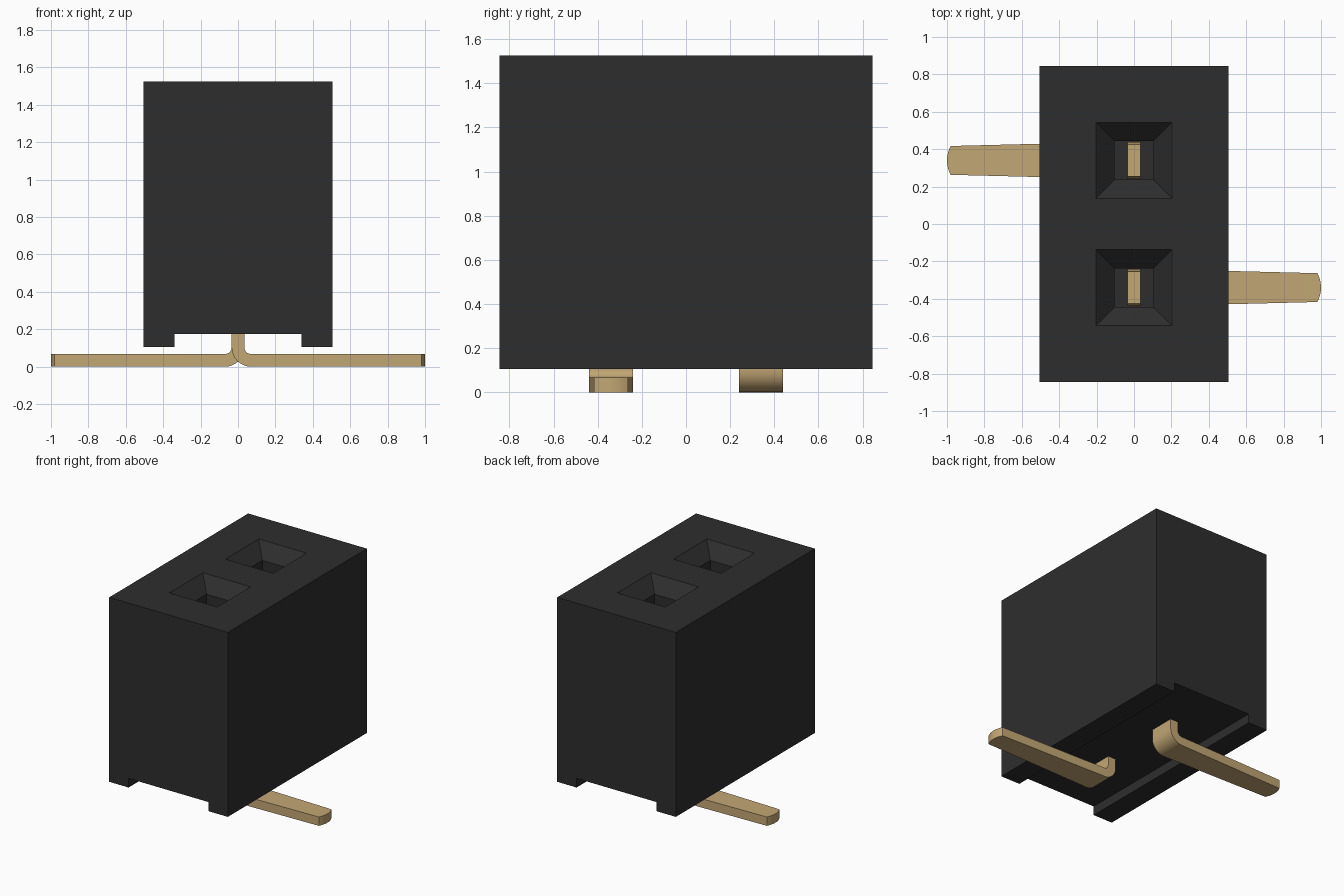
import bpy
import bmesh
from math import sin, cos, pi, sqrt, radians
from mathutils import Vector

cube = bpy.data.objects.get("Cube")
if cube:
    bpy.data.objects.remove(cube, do_unlink=True)


def material(name, rgb):
    mat = bpy.data.materials.new(name)
    mat.use_nodes = True
    mat.diffuse_color = (*rgb, 1)
    bsdf = mat.node_tree.nodes["Principled BSDF"]
    bsdf.inputs["Base Color"].default_value = (*rgb, 1)
    bsdf.inputs["Roughness"].default_value = 0.6
    return mat


BLACK = material("black plastic", (0.027, 0.027, 0.027))
GOLD = material("gold metal", (0.54, 0.385, 0.175))


def loft(name, rings, mat):
    """Skin a list of equally sized closed rings and cap both ends."""
    bm = bmesh.new()
    loops = [[bm.verts.new(p) for p in ring] for ring in rings]
    for a, b in zip(loops, loops[1:]):
        for i in range(len(a)):
            j = (i + 1) % len(a)
            bm.faces.new((a[i], a[j], b[j], b[i]))
    bm.faces.new(loops[0])
    bm.faces.new(loops[-1])
    bmesh.ops.recalc_face_normals(bm, faces=bm.faces)
    mesh = bpy.data.meshes.new(name)
    bm.to_mesh(mesh)
    bm.free()
    mesh.materials.append(mat)
    obj = bpy.data.objects.new(name, mesh)
    bpy.context.collection.objects.link(obj)
    return obj


def activate(obj):
    bpy.ops.object.select_all(action="DESELECT")
    obj.select_set(True)
    bpy.context.view_layer.objects.active = obj


# Housing: block with a channel along its underside
W, D, BOTTOM, TOP = 0.505, 0.845, 0.105, 1.525
CHANNEL_W, CHANNEL_Z = 0.34, 0.175
right_half = [(CHANNEL_W, CHANNEL_Z), (CHANNEL_W, BOTTOM), (W, BOTTOM), (W, TOP)]
profile = right_half + [(-x, z) for x, z in reversed(right_half)]
housing = loft("housing", [[(x, y, z) for x, z in profile] for y in (-D, D)], BLACK)

# Funnel-mouthed square sockets
PITCH = 0.34
for y in (-PITCH, PITCH):
    sections = [(0.213, TOP + 0.01), (0.103, TOP - 0.10), (0.103, 0.65)]
    rings = [[(sx * h, y + sy * h, z) for sx, sy in ((-1, -1), (1, -1), (1, 1), (-1, 1))]
             for h, z in sections]
    cutter = loft("socket_cutter", rings, BLACK)
    cutter.hide_render = True
    activate(housing)
    cut = housing.modifiers.new("socket", "BOOLEAN")
    cut.operation = "DIFFERENCE"
    cut.solver = "EXACT"
    cut.object = cutter
    bpy.ops.object.modifier_apply(modifier=cut.name)
    bpy.data.objects.remove(cutter, do_unlink=True)

# Pins: flat strip, bent outward into a tapered foot with a rounded tip
HALF_T = 0.034
BEND = 0.069    # centreline bend radius
TIP = 0.98


def pin(name, side, y):
    # each station: centre x, centre z, normal in xz, half width
    up = Vector((1, 0))
    stations = [(0, 1.15, up, 0.085), (0, 1.10, up, 0.098), (0, HALF_T + BEND, up, 0.1)]
    for i in range(1, 9):
        a = i / 8 * pi / 2
        stations.append((BEND * (1 - cos(a)), HALF_T + BEND * (1 - sin(a)),
                         Vector((cos(a), sin(a))), 0.1))
    for t in (0, 0.3, 0.55, 0.75, 0.9, 0.98):
        stations.append((TIP + 0.02 * t, HALF_T, Vector((0, 1)), 0.077 * sqrt(1 - t)))
    rings = []
    for x, z, n, w in stations:
        rings.append([(side * (x + s * HALF_T * n.x), y + e * w, z + s * HALF_T * n.y)
                      for s, e in ((-1, -1), (1, -1), (1, 1), (-1, 1))])
    obj = loft(name, rings, GOLD)
    activate(obj)
    bpy.ops.object.shade_smooth_by_angle(angle=radians(25))


pin("front_pin", 1, -PITCH)
pin("back_pin", -1, PITCH)
